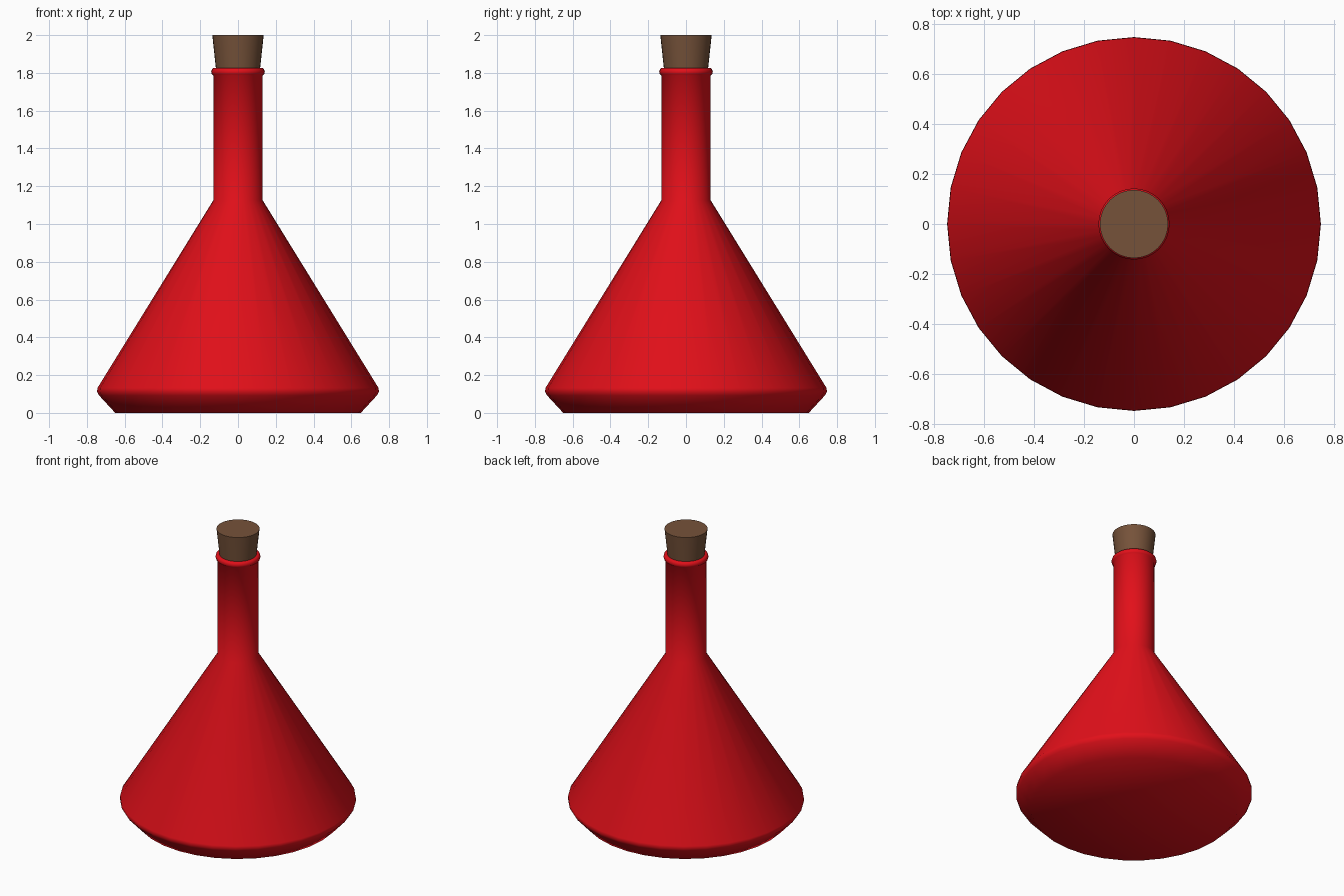
import bpy, bmesh, math

if "Cube" in bpy.data.objects:
    bpy.data.objects.remove(bpy.data.objects["Cube"])

def material(name, rgb):
    m = bpy.data.materials.new(name)
    m.diffuse_color = (*rgb, 1)
    m.use_nodes = True
    m.node_tree.nodes["Principled BSDF"].inputs["Base Color"].default_value = m.diffuse_color
    return m

def lathe(name, profile, mat, sides=32, angle=60):
    """Spin an (r, z) profile around the z axis."""
    bm = bmesh.new()
    verts = [bm.verts.new((r, 0, z)) for r, z in profile]
    edges = [bm.edges.new(pair) for pair in zip(verts, verts[1:])]
    bmesh.ops.spin(bm, geom=verts + edges, axis=(0, 0, 1), cent=(0, 0, 0),
                   angle=math.tau, steps=sides, use_duplicate=False)
    bmesh.ops.remove_doubles(bm, verts=bm.verts, dist=1e-4)
    bmesh.ops.recalc_face_normals(bm, faces=bm.faces)
    me = bpy.data.meshes.new(name)
    bm.to_mesh(me)
    bm.free()
    ob = bpy.data.objects.new(name, me)
    bpy.context.collection.objects.link(ob)
    me.materials.append(mat)
    bpy.ops.object.select_all(action='DESELECT')
    ob.select_set(True)
    bpy.context.view_layer.objects.active = ob
    bpy.ops.object.shade_smooth_by_angle(angle=math.radians(angle))
    return ob

red = material("red_glass", (0.76, 0.005, 0.01))
brown = material("cork_brown", (0.18, 0.085, 0.042))

# Conical body with bevelled foot, straight neck and rounded lip
lathe("flask", [(0, 0), (0.65, 0), (0.735, 0.092), (0.746, 0.112), (0.744, 0.132),
                (0.131, 1.125), (0.13, 1.786), (0.138, 1.792), (0.142, 1.806),
                (0.138, 1.82), (0.13, 1.826), (0.112, 1.824)], red)

# Tapered stopper, pushed into the neck
lathe("cork", [(0, 1.72), (0.106, 1.72), (0.136, 2), (0, 2)], brown)
